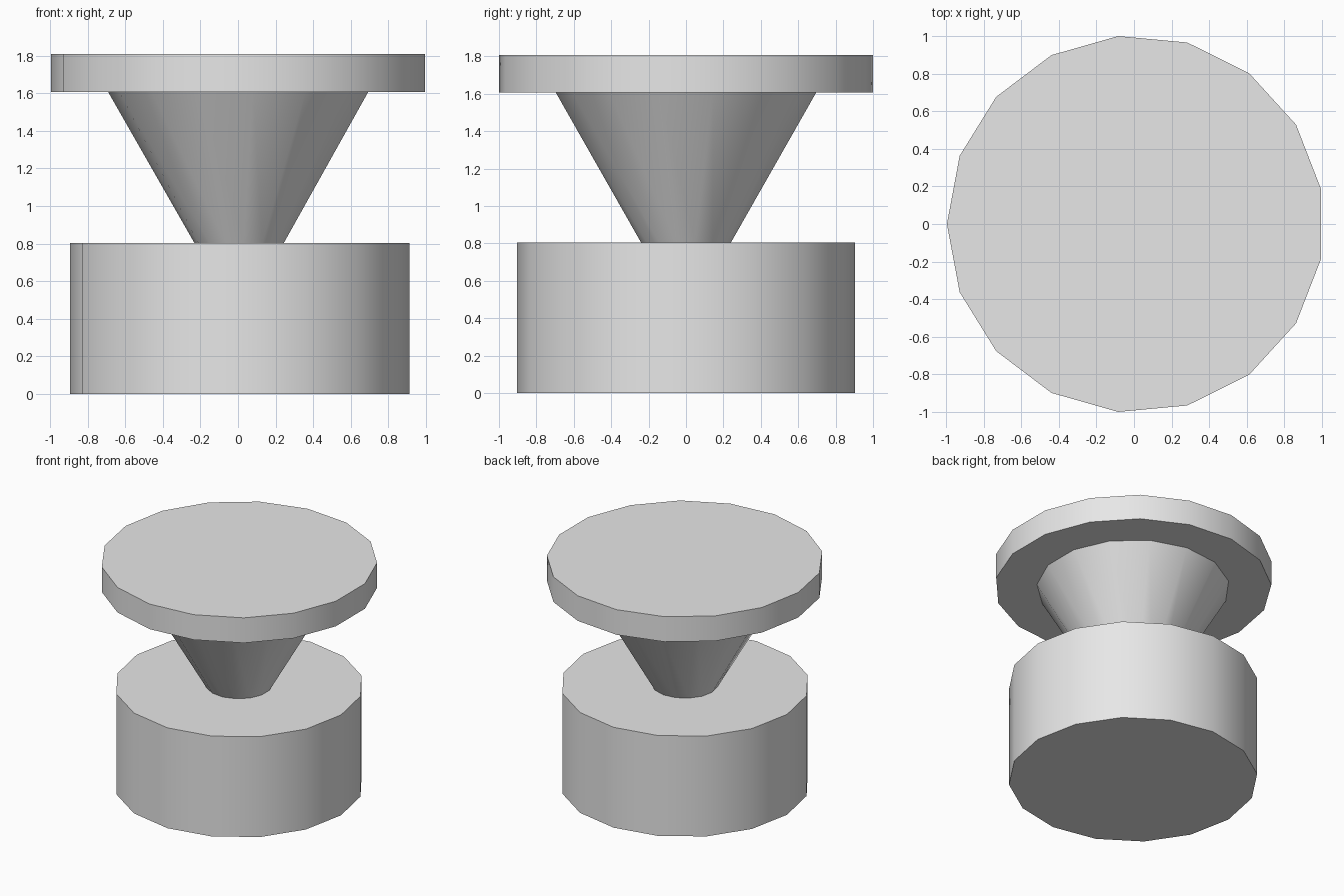
import bpy
import math

if "Cube" in bpy.data.objects:
    bpy.data.objects.remove(bpy.data.objects["Cube"], do_unlink=True)

# Single plain grey
grey = bpy.data.materials.new("light_grey")
grey.use_nodes = True
colour = (0.8, 0.8, 0.8, 1.0)
grey.diffuse_color = colour
grey.node_tree.nodes["Principled BSDF"].inputs["Base Color"].default_value = colour

CENTRE_X = 0.0086  # balances the odd-sided top about x = 0


def frustum(name, sides, r_low, r_high, z_low, z_high):
    """Capped round part with one corner pointing to -x."""
    bpy.ops.mesh.primitive_cone_add(
        vertices=sides, radius1=r_low, radius2=r_high, depth=z_high - z_low,
        location=(CENTRE_X, 0, (z_low + z_high) / 2),
        rotation=(0, 0, math.pi / 2))
    part = bpy.context.object
    part.name = name
    part.data.name = name
    part.data.materials.append(grey)
    bpy.ops.object.transform_apply(location=True, rotation=True, scale=True)
    bpy.ops.object.shade_smooth_by_angle(angle=math.radians(30))
    return part


# Drum base, flared neck, thin top disc
frustum("base_drum", 16, 0.904, 0.904, 0, 0.804)
frustum("flared_neck", 15, 0.241, 0.70, 0.804, 1.607)
frustum("top_disc", 17, 1.0043, 1.0043, 1.607, 1.808)
